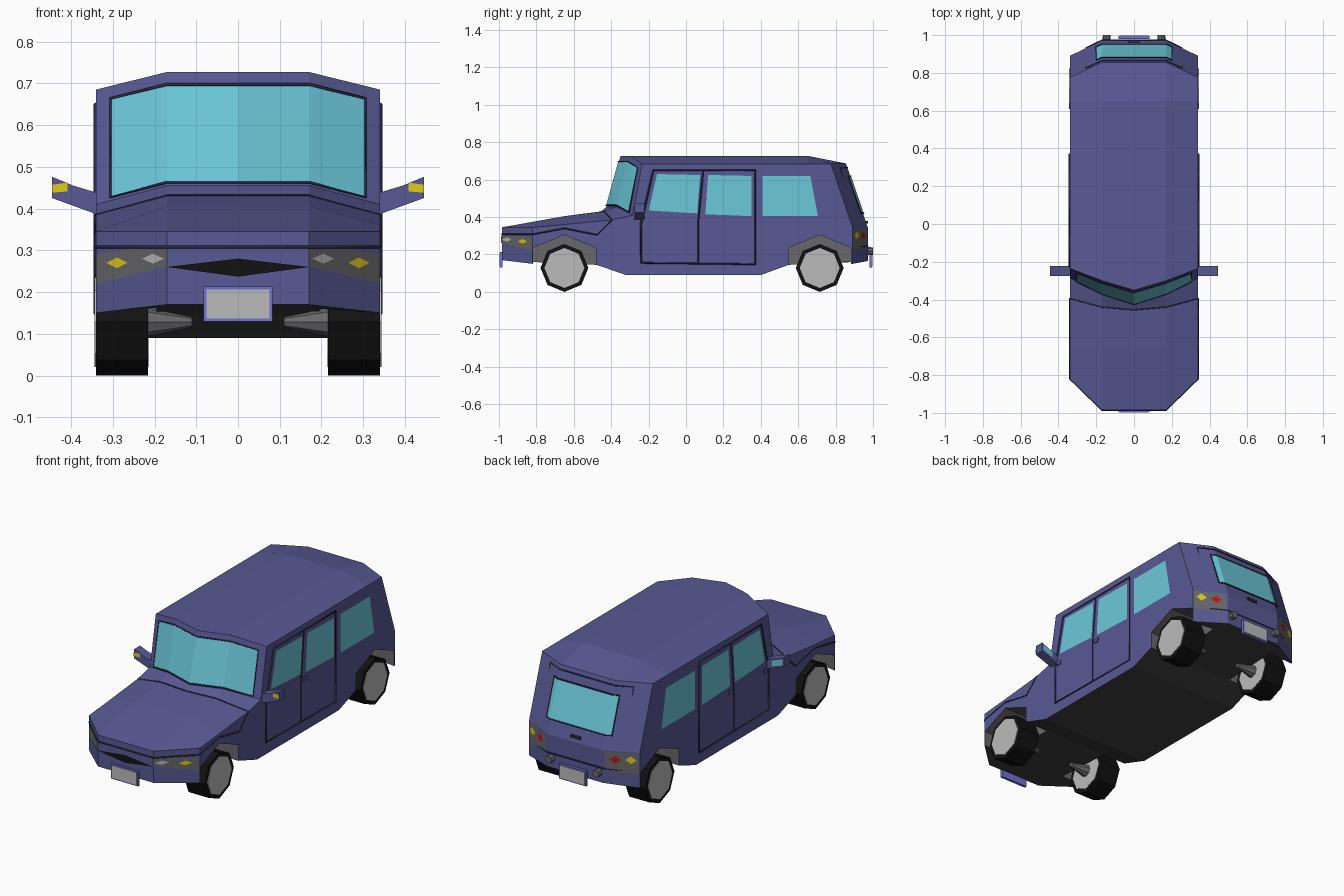
import bpy, bmesh
from math import pi
from mathutils import Matrix, Vector

if "Cube" in bpy.data.objects:
    bpy.data.objects.remove(bpy.data.objects["Cube"])


def mat(name, r, g, b):
    m = bpy.data.materials.new(name)
    m.diffuse_color = (r, g, b, 1)
    m.use_nodes = True
    m.node_tree.nodes["Principled BSDF"].inputs["Base Color"].default_value = m.diffuse_color
    return m


BLUE = mat("body_blue", 0.1, 0.1, 0.3)
SEAM = mat("seam_blue", 0.025, 0.025, 0.07)
GREY = mat("trim_grey", 0.14, 0.14, 0.15)
UNDER = mat("underbody_dark", 0.05, 0.05, 0.055)
GLASS = mat("glass_cyan", 0.15, 0.58, 0.7)
BLACK = mat("black", 0.006, 0.006, 0.006)
RIM = mat("light_grey", 0.5, 0.5, 0.5)
YELLOW = mat("amber", 0.75, 0.6, 0.01)
RED = mat("red", 0.5, 0.01, 0.01)
VIOLET = mat("violet", 0.17, 0.17, 0.65)


def finish(name, bm, mats, mirror=False):
    me = bpy.data.meshes.new(name)
    bm.to_mesh(me)
    bm.free()
    for m in mats:
        me.materials.append(m)
    ob = bpy.data.objects.new(name, me)
    bpy.context.collection.objects.link(ob)
    if mirror:
        ob.modifiers.new("mirror", 'MIRROR').use_axis[0] = True
    return ob


def panel(name, pts, m, mirror=True):
    bm = bmesh.new()
    bm.faces.new([bm.verts.new(p) for p in pts])
    return finish(name, bm, [m], mirror)


def prism(bm, pts, vec, idx=0):
    f = bm.faces.new([bm.verts.new(p) for p in pts])
    r = bmesh.ops.extrude_face_region(bm, geom=[f])
    vs = [v for v in r["geom"] if isinstance(v, bmesh.types.BMVert)]
    bmesh.ops.translate(bm, verts=vs, vec=vec)
    bmesh.ops.recalc_face_normals(bm, faces=bm.faces)
    for g in bm.faces:
        g.material_index = idx


def box(name, x, y, z, m, mirror=False):
    bm = bmesh.new()
    prism(bm, [(x[0], y[0], z[0]), (x[1], y[0], z[0]), (x[1], y[0], z[1]), (x[0], y[0], z[1])],
          (0, y[1] - y[0], 0))
    return finish(name, bm, [m], mirror)


def tube(name, loc, r1, r2, depth, axis, m, sides=8):
    bm = bmesh.new()
    rot = Matrix.Rotation(pi / 2, 4, 'Y') if axis == 'X' else Matrix.Rotation(-pi / 2, 4, 'X')
    bmesh.ops.create_cone(bm, cap_ends=True, segments=sides, radius1=r1, radius2=r2,
                          depth=depth, matrix=Matrix.Translation(loc) @ rot)
    return finish(name, bm, [m], True)


def seam(name, paths, closed=False, both=True, r=0.004):
    cu = bpy.data.curves.new(name, 'CURVE')
    cu.dimensions = '3D'
    cu.bevel_depth, cu.bevel_resolution = r, 0
    cu.materials.append(SEAM)
    for p in paths:
        for s in ((1, -1) if both else (1,)):
            sp = cu.splines.new('POLY')
            sp.points.add(len(p) - 1)
            for q, (x, y, z) in zip(sp.points, p):
                q.co = (s * x, y, z, 1)
            sp.use_cyclic_u = closed
    ob = bpy.data.objects.new(name, cu)
    bpy.context.collection.objects.link(ob)


# body shell: matching (y, z) profiles lofted across the width
FLOOR = [(0.55, 0.145), (0.4, 0.09), (-0.32, 0.09), (-0.48, 0.145)]
INNER = [(-0.985, 0.17), (-0.985, 0.345), (-0.65, 0.405), (-0.44, 0.43), (-0.37, 0.455), (-0.30, 0.727),
         (0.65, 0.727), (0.855, 0.687), (0.972, 0.345), (0.972, 0.165)] + FLOOR
OUTER = [(-0.82, 0.15), (-0.82, 0.345), (-0.65, 0.36), (-0.395, 0.385), (-0.285, 0.41), (-0.235, 0.685),
         (0.65, 0.685), (0.775, 0.685), (0.89, 0.345), (0.89, 0.15)] + FLOOR
MID = list(INNER)
MID[3], MID[4], MID[5] = (-0.455, 0.43), (-0.425, 0.455), (-0.35, 0.727)
W, C = 0.34, 0.17
bm = bmesh.new()
cols = [[bm.verts.new((x, y, z)) for y, z in prof]
        for x, prof in ((-W, OUTER), (-C, INNER), (0, MID), (C, INNER), (W, OUTER))]
n = len(MID)
for a, b in zip(cols, cols[1:]):
    for i in range(n):
        j = (i + 1) % n
        bm.faces.new((a[i], a[j], b[j], b[i]))
bm.faces.new(cols[0])
bm.faces.new(cols[-1])
bmesh.ops.recalc_face_normals(bm, faces=bm.faces)
for f in bm.faces:
    f.material_index = 2 if f.normal.z < -0.5 else 0
body = finish("body_shell", bm, [BLUE, GREY, UNDER])

# wheel arches cut into the body
AXLES = (-0.65, 0.715)
bm = bmesh.new()
A = 0.168
for ya in AXLES:
    for s in (1, -1):
        prism(bm, [(s * 0.195, ya + dy, z) for dy, z in
                   ((-A, 0.02), (-A, 0.235), (0, 0.305), (A, 0.235), (A, 0.02))], (s * 0.2, 0, 0), 1)
cutter = finish("arch_cutter", bm, [BLUE, GREY, UNDER])
cutter.hide_render = True
mod = body.modifiers.new("arches", 'BOOLEAN')
mod.operation, mod.object, mod.solver = 'DIFFERENCE', cutter, 'EXACT'
bpy.context.view_layer.objects.active = body
bpy.ops.object.modifier_apply(modifier="arches")
bpy.data.objects.remove(cutter)

# wheels and axles
for tag, ya in zip(("front", "rear"), AXLES):
    tube(tag + "_tyre", (0.2775, ya, 0.128), 0.128, 0.128, 0.125, 'X', BLACK)
    tube(tag + "_hub", (0.279, ya, 0.128), 0.107, 0.107, 0.13, 'X', RIM)
    tube(tag + "_axle", (0.165, ya, 0.128), 0.012, 0.035, 0.11, 'X', GREY)


# windscreen and rear window follow the bent body surface
def surf(x, i, f, off):
    a = abs(x)
    p, q, t = (MID, INNER, a / C) if a <= C else (INNER, OUTER, (a - C) / (W - C))
    lo = Vector(p[i]).lerp(Vector(q[i]), t)
    hi = Vector(p[i + 1]).lerp(Vector(q[i + 1]), t)
    y, z = lo.lerp(hi, f)
    return (x, y + off, z)


def bent_glass(name, i, xs, f0, f1, off):
    bm = bmesh.new()
    lo = [surf(x, i, f0, off) for x in xs]
    hi = [surf(x, i, f1, off) for x in xs]
    a, b = [[bm.verts.new(p) for p in row] for row in (lo, hi)]
    for k in range(len(xs) - 1):
        bm.faces.new((a[k], a[k + 1], b[k + 1], b[k]))
    finish(name, bm, [GLASS])
    seam(name + "_seal", [lo + hi[::-1]], True, False)


bent_glass("windscreen", 4, (-0.305, -C, 0, C, 0.305), 0.03, 0.89, -0.004)
bent_glass("rear_window", 7, (-0.2, -C, C, 0.2), 0.2, 0.78, 0.004)
gate = (-0.255, -C, C, 0.255)
seam("tailgate_seam", [[surf(x, 8, 0.55, 0.001) for x in gate]
                       + [surf(x, 7, 0.07, 0.001) for x in gate[::-1]]], True, False)
box("tailgate_handle", (-0.03, 0.03), (0.955, 0.974), (0.365, 0.378), SEAM)

# side windows, doors and handles
SIDE = 0.343
for name, p in {
    "front_door_window": ((-0.2, 0.435), (-0.155, 0.63), (0.075, 0.625), (0.06, 0.42)),
    "rear_door_window": ((0.103, 0.415), (0.118, 0.625), (0.35, 0.62), (0.35, 0.405)),
    "quarter_window": ((0.41, 0.405), (0.41, 0.62), (0.665, 0.62), (0.705, 0.405)),
}.items():
    panel(name, [(SIDE, y, z) for y, z in p], GLASS)
seam("door_seams", [[(W, y, z) for y, z in
                     ((-0.24, 0.155), (-0.24, 0.37), (-0.175, 0.65), (0.37, 0.65), (0.37, 0.148))]], True, r=0.006)
seam("door_divider", [[(W, 0.065, 0.155), (W, 0.065, 0.37), (W, 0.092, 0.65)]])
for name, y in (("front_door_handle", -0.207), ("rear_door_handle", 0.1)):
    box(name, (0.335, 0.346), (y - 0.015, y + 0.015), (0.372, 0.395), BLUE, True)

# bonnet edges
seam("bonnet_seam", [[(0, -0.985, 0.308), (C, -0.985, 0.308), (W, -0.82, 0.308), (W, -0.65, 0.34),
                      (W, -0.475, 0.305), (W, -0.395, 0.385), (C, -0.44, 0.43), (0, -0.455, 0.43)]])


# lamps lie on the angled corners of the nose and tail
def nose(x, z, off):
    return (x, -0.985 + max(0, x - C) * 0.165 / 0.17 - off, z)


def tail(x, z, off):
    return (x, 0.972 - max(0, x - C) * 0.082 / 0.17 + off, z)


def diamond(name, where, x, z, w, h, m):
    panel(name, [where(x + dx, z + dz, 0.006) for dx, dz in ((-w, 0), (0, h), (w, 0), (0, -h))], m)


panel("headlamp_bezel", [nose(x, z, 0.003) for x, z in
                         ((C, 0.262), (C, 0.3), (0.255, 0.304), (0.339, 0.29), (0.339, 0.22))], GREY)
diamond("headlamp", nose, 0.204, 0.28, 0.026, 0.012, RIM)
diamond("front_indicator", nose, 0.29, 0.27, 0.025, 0.013, YELLOW)
panel("tail_lamp_bezel", [tail(x, z, 0.003) for x, z in
                          ((0.18, 0.24), (0.18, 0.34), (0.338, 0.34), (0.338, 0.225))], GREY)
diamond("brake_lamp", tail, 0.23, 0.3, 0.028, 0.022, RED)
diamond("rear_indicator", tail, 0.302, 0.303, 0.026, 0.022, YELLOW)
panel("grille", [(-C, -0.989, 0.26), (0, -0.989, 0.28), (C, -0.989, 0.26), (0, -0.989, 0.237)], BLACK, False)

# blank plates and exhaust tips
for tag, s in (("front", -1), ("rear", 1)):
    box(tag + "_plate_frame", (-0.083, 0.083), (s * 0.97, s * 0.985), (0.13, 0.213), VIOLET)
    bpy.data.objects[tag + "_plate_frame"].location.y = s * 0.01
    box(tag + "_plate", (-0.076, 0.076), (s * 0.98, s * 0.998), (0.137, 0.206), RIM)
tube("exhaust_tip", (0.145, 0.97, 0.218), 0.024, 0.02, 0.06, 'Y', GREY)

# door mirrors with indicator and glass
bm = bmesh.new()
arm = [(0.335, 0.385), (0.445, 0.425), (0.445, 0.476), (0.395, 0.455), (0.335, 0.437)]
prism(bm, [(x, -0.275, z) for x, z in arm], (0, 0.052, 0))
finish("door_mirror", bm, [BLUE], True)
panel("mirror_indicator", [(x, -0.278, z) for x, z in
                           ((0.408, 0.441), (0.446, 0.438), (0.446, 0.457), (0.408, 0.462))][::1], YELLOW)
panel("mirror_glass", [(x, -0.22, z) for x, z in
                       ((0.375, 0.41), (0.438, 0.433), (0.438, 0.466), (0.375, 0.443))], GLASS)
